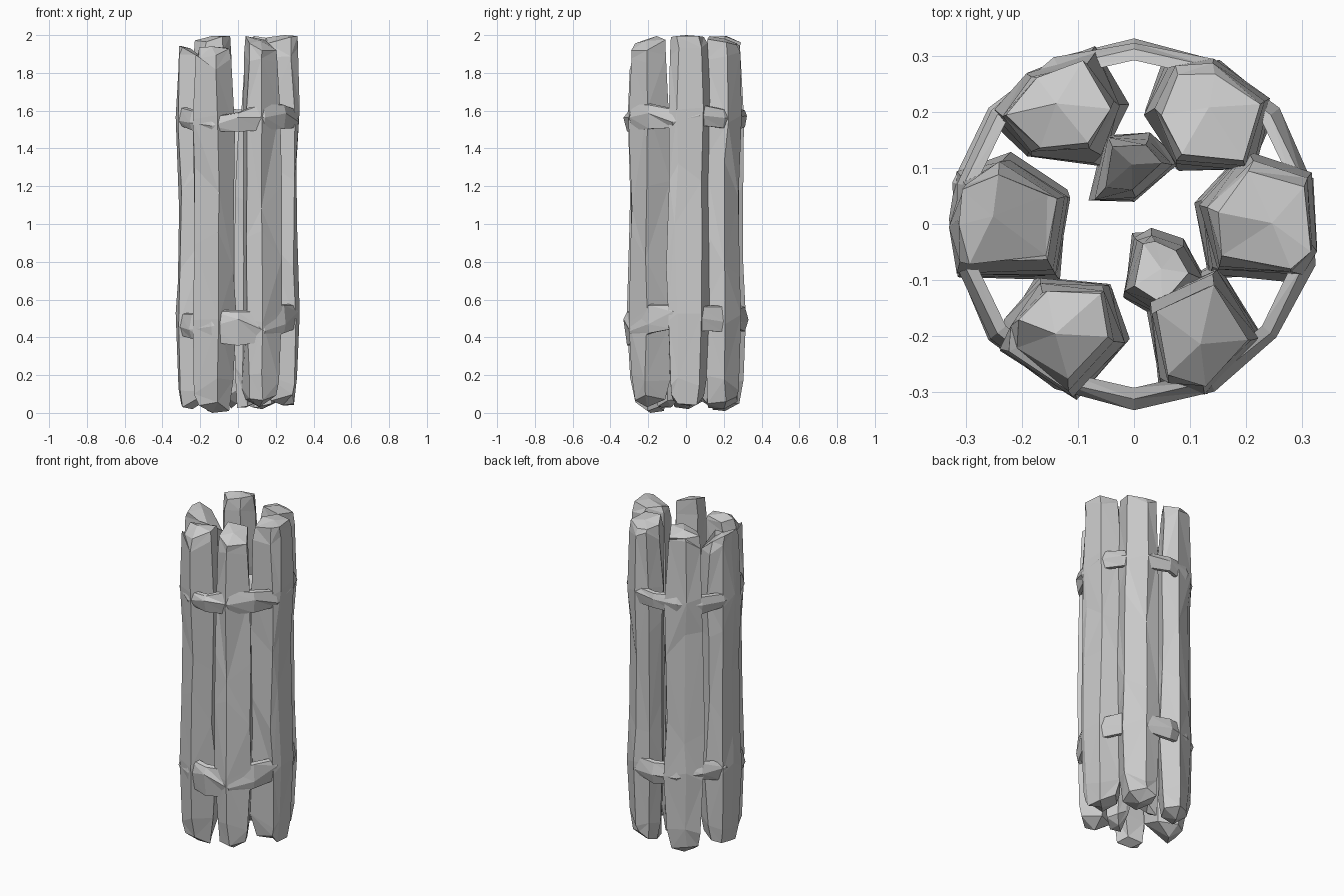
import bpy, math, random
from mathutils import Vector

if "Cube" in bpy.data.objects:
    bpy.data.objects.remove(bpy.data.objects["Cube"])
random.seed(11)


def make(name, verts, faces):
    me = bpy.data.meshes.new(name)
    me.from_pydata(verts, [], faces)
    me.update()
    ob = bpy.data.objects.new(name, me)
    bpy.context.collection.objects.link(ob)
    return ob


def loft(name, rings, bottom, top):
    """Skin equal rings with triangles, closing both ends on a point."""
    n = len(rings[0])
    v = [p for r in rings for p in r]
    f = []
    for k in range(len(rings) - 1):
        for i in range(n):
            a, b = k * n + i, k * n + (i + 1) % n
            if (i + k) % 2:
                f += [(a, b, b + n), (a, b + n, a + n)]
            else:
                f += [(a, b, a + n), (b, b + n, a + n)]
    v += [bottom, top]
    lo, hi, last = len(v) - 2, len(v) - 1, (len(rings) - 1) * n
    for i in range(n):
        j = (i + 1) % n
        f += [(j, i, lo), (last + i, last + j, hi)]
    return make(name, v, f)


def log(name, outline, z0, z1, tilt, levels, jitter=0.01):
    """Rough-hewn log: outline scaled at each (height, scale, outer limit) level, ragged ends."""
    pts = [Vector((x, y)) for x, y in outline]
    c = sum(pts, Vector((0, 0))) / len(pts)
    rings = []
    for k, (t, s, limit) in enumerate(levels):
        end = k in (0, len(levels) - 1)
        ring = []
        for p in pts:
            q = c + (p - c) * s
            q += Vector((random.uniform(-jitter, jitter), random.uniform(-jitter, jitter)))
            if q.length > limit:
                q *= limit / q.length
            z = z0 + (z1 - z0) * t
            if end:
                z += (p - c).dot(Vector(tilt)) * (1 if k else -0.6) + random.uniform(-.03, .03)
            else:
                z += random.uniform(-1, 1) * (0.16 if 0.3 < t < 0.75 else 0.05)
            ring.append((q.x, q.y, min(1.995, max(0.01, z))))
        rings.append(ring)
    return loft(name, rings, (c.x, c.y, max(0.0, z0 - 0.03)), (c.x * 1.04, c.y * 1.04, min(2, z1 + 0.02)))


# Six outer logs: outline seen from above, bottom, top, slope of the cut
levels = [(0, .8, .30), (.06, 1, .315), (.24, 1.12, .33), (.42, 1.1, .318),
          (.62, 1.06, .312), (.8, 1.04, .33), (.97, .92, .32), (1, .82, .32)]
outer = {
    "left_log": ([(-.33, 0), (-.31, -.08), (-.14, -.08), (-.13, .05), (-.23, .11), (-.31, .08)], .05, 1.91, (-.6, 0)),
    "front_left_log": ([(-.23, -.22), (-.11, -.30), (-.03, -.21), (-.05, -.12), (-.17, -.11), (-.22, -.17)], .03, 1.92, (.2, .3)),
    "front_right_log": ([(.05, -.28), (.13, -.30), (.22, -.21), (.14, -.09), (.03, -.15)], .06, 1.95, (-.3, .1)),
    "right_log": ([(.15, -.08), (.29, -.09), (.33, -.05), (.32, .08), (.20, .12), (.13, .03)], .07, 1.985, (.1, 0)),
    "back_right_log": ([(.08, .11), (.20, .10), (.25, .22), (.15, .29), (.06, .28), (.03, .20)], .05, 1.96, (.1, -.2)),
    "back_left_log": ([(-.18, .13), (-.07, .12), (-.03, .21), (-.08, .30), (-.19, .28), (-.25, .20)], .04, 1.975, (.2, 0)),
}
for name, (outline, z0, z1, tilt) in outer.items():
    log(name, outline, z0, z1, tilt, levels)

# Shorter inner logs, leaning against the outer ones
inner_levels = [(0, .8, 1), (.1, 1.0, 1), (.4, 1.0, 1), (.75, .9, 1), (1, .65, 1)]
log("inner_back_log", [(-.08, .04), (0, .04), (.08, .11), (.03, .16), (-.05, .16)], .08, 1.5, (0, .8), inner_levels, .005)
log("inner_front_log", [(-.02, -.13), (.05, -.17), (.13, -.10), (.09, -.03), (.03, -.01), (0, -.02)], .06, 1.45, (0, -.8), inner_levels, .005)


def band(name, heights, halves):
    """Faceted strap around the logs with uneven height and width."""
    n = len(heights)
    v, f = [], []
    for i, (z, half) in enumerate(zip(heights, halves)):
        a = math.tau * (i + 0.5) / n
        h = half + random.uniform(-0.01, 0.01)
        r1 = random.uniform(.322, .333)
        mid = random.uniform(-.5, .5) * h
        for r, dz in ((.292, h), (.312, h * .9), (r1, mid), (.312, -h), (.292, -h)):
            v.append((r * math.cos(a), r * math.sin(a), z + dz))
    for i in range(n):
        for k in range(5):
            a, b = i * 5 + k, ((i + 1) % n) * 5 + k
            d = (k + 1) % 5 - k
            f += [(a, a + d, b + d), (a, b + d, b)]
    return make(name, v, f)


# Straps, listed counter-clockwise starting from the right side
band("upper_binding", [1.58, 1.56, 1.55, 1.56, 1.56, 1.55, 1.55, 1.57, 1.55, 1.53, 1.54, 1.57, 1.57, 1.56],
     [.05] * 9 + [.045, .06, .07, .06, .05])
band("lower_binding", [.50, .50, .50, .50, .52, .53, .50, .47, .46, .46, .45, .46, .50, .51],
     [.06] * 9 + [.08, .10, .09, .07, .06])
